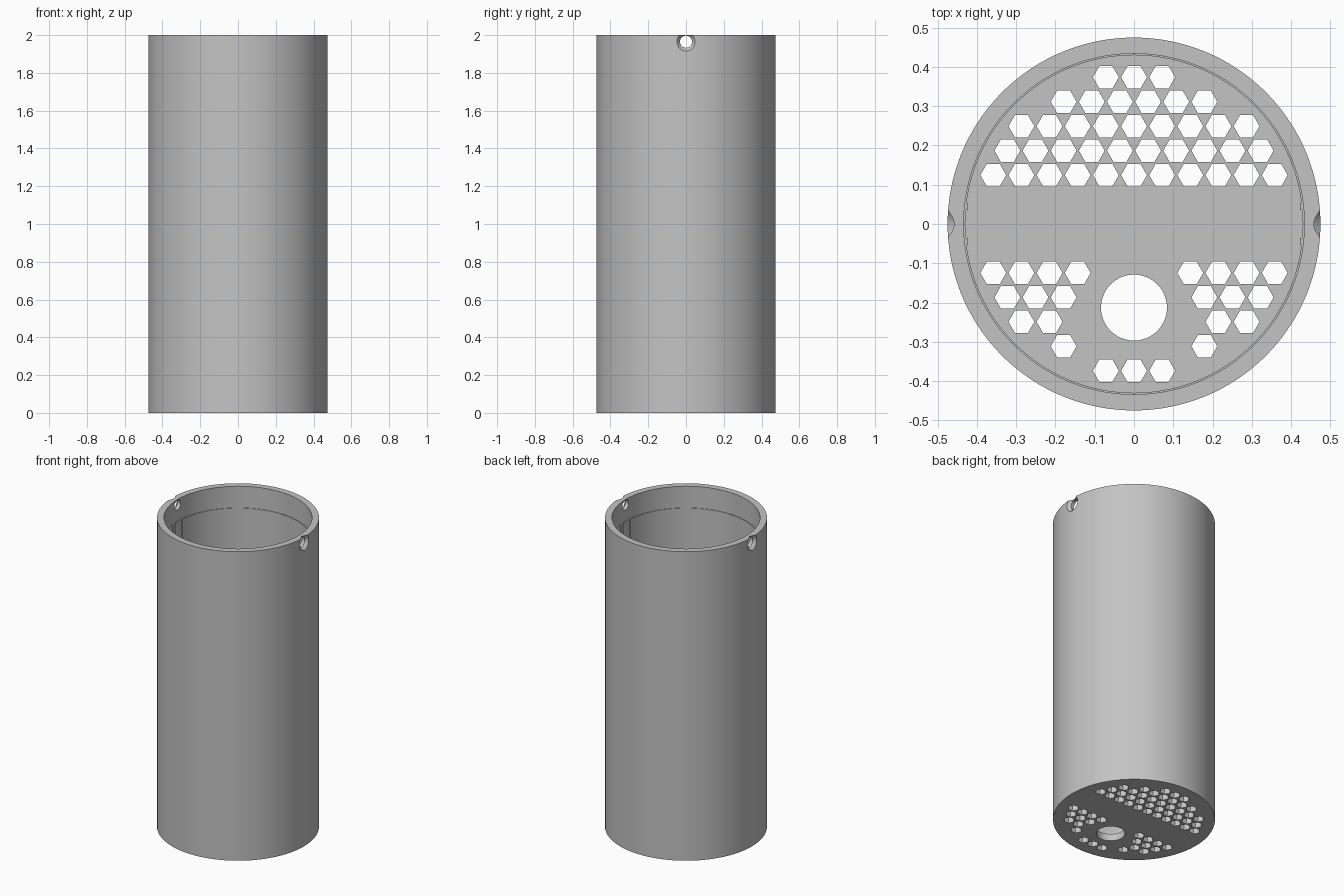
import bpy, bmesh, math
from mathutils import Matrix, Vector

cube = bpy.data.objects.get("Cube")
if cube:
    bpy.data.objects.remove(cube, do_unlink=True)

grey = bpy.data.materials.new("plain_grey")
grey.use_nodes = True
COLOUR = (0.55, 0.55, 0.55, 1)
grey.diffuse_color = COLOUR
grey.node_tree.nodes["Principled BSDF"].inputs["Base Color"].default_value = COLOUR

HEIGHT, OUTER, INNER, FLOOR = 2.0, 0.475, 0.43, 0.045
LEDGE = 1.86


def make_object(name, bm):
    bmesh.ops.recalc_face_normals(bm, faces=bm.faces)
    mesh = bpy.data.meshes.new(name)
    bm.to_mesh(mesh)
    bm.free()
    mesh.materials.append(grey)
    obj = bpy.data.objects.new(name, mesh)
    bpy.context.collection.objects.link(obj)
    return obj


def lathe(bm, profile, steps, matrix=Matrix()):
    """Turn (radius, height) points about z and cap both ends."""
    part = bmesh.new()
    verts = [part.verts.new((r, 0, z)) for r, z in profile]
    edges = [part.edges.new(pair) for pair in zip(verts, verts[1:])]
    bmesh.ops.spin(part, geom=verts + edges, axis=(0, 0, 1), cent=(0, 0, 0),
                   angle=2 * math.pi, steps=steps)
    bmesh.ops.remove_doubles(part, verts=part.verts, dist=1e-5)
    bmesh.ops.holes_fill(part, edges=part.edges, sides=0)
    part.transform(matrix)
    temp = bpy.data.meshes.new("temp")
    part.to_mesh(temp)
    part.free()
    bm.from_mesh(temp)
    bpy.data.meshes.remove(temp)


def prism(bm, x, y, radius, sides):
    """Upright prism passing through the floor, one corner towards +y."""
    place = Matrix.Translation((x, y, FLOOR / 2)) @ Matrix.Rotation(math.pi / 2, 4, 'Z')
    bmesh.ops.create_cone(bm, cap_ends=True, segments=sides, radius1=radius,
                          radius2=radius, depth=FLOOR * 3, matrix=place)


def cut(obj, cutter):
    cutter.hide_render = True
    mod = obj.modifiers.new("cut", 'BOOLEAN')
    mod.operation, mod.solver, mod.object = 'DIFFERENCE', 'EXACT', cutter
    bpy.context.view_layer.objects.active = obj
    bpy.ops.object.modifier_apply(modifier=mod.name)
    bpy.data.objects.remove(cutter, do_unlink=True)


# Cup: outer wall, rim, shallow ledge inside and floor
bm = bmesh.new()
lathe(bm, [(OUTER, 0), (OUTER, HEIGHT), (INNER + 0.004, HEIGHT),
           (INNER + 0.004, LEDGE), (INNER, LEDGE), (INNER, FLOOR)], 128)
tube = make_object("tube_body", bm)

# Floor openings: round cable hole and honeycomb vents around it
HOLE = Vector((0, -0.213))
PITCH_X, PITCH_Y = 0.0717, 0.0623
bm = bmesh.new()
prism(bm, HOLE.x, HOLE.y, 0.084, 64)
for row in range(-6, 7):
    if abs(row) < 2:
        continue
    for col in range(-6, 7):
        p = Vector(((col + 0.5 * (row % 2)) * PITCH_X, row * PITCH_Y))
        if p.length < 0.39 and (p - HOLE).length > 0.155:
            prism(bm, p.x, p.y, 0.033, 6)
cut(tube, make_object("floor_cutter", bm))

# Countersunk screw holes on both sides, breaking into the rim
bm = bmesh.new()
for side in (-1, 1):
    place = Matrix.Translation((0, 0, 1.965)) @ Matrix.Rotation(side * math.pi / 2, 4, 'Y')
    lathe(bm, [(0.032, 0.35), (0.032, 0.455), (0.05, 0.475), (0.068, 0.495)], 48, place)
cut(tube, make_object("screw_cutter", bm))

# Slim guide rails on the inner wall
bm = bmesh.new()
for sx in (-1, 1):
    for sy in (-1, 1):
        place = Matrix.Translation((sx * 0.429, sy * 0.045, (LEDGE + FLOOR) / 2))
        size = Matrix.Diagonal((0.012, 0.018, LEDGE - FLOOR, 1))
        bmesh.ops.create_cube(bm, size=1, matrix=place @ size)
make_object("guide_rails", bm)

# Smooth the round walls, keep edges crisp
bpy.ops.object.select_all(action='DESELECT')
tube.select_set(True)
bpy.context.view_layer.objects.active = tube
bpy.ops.object.shade_smooth_by_angle(angle=math.radians(25))
